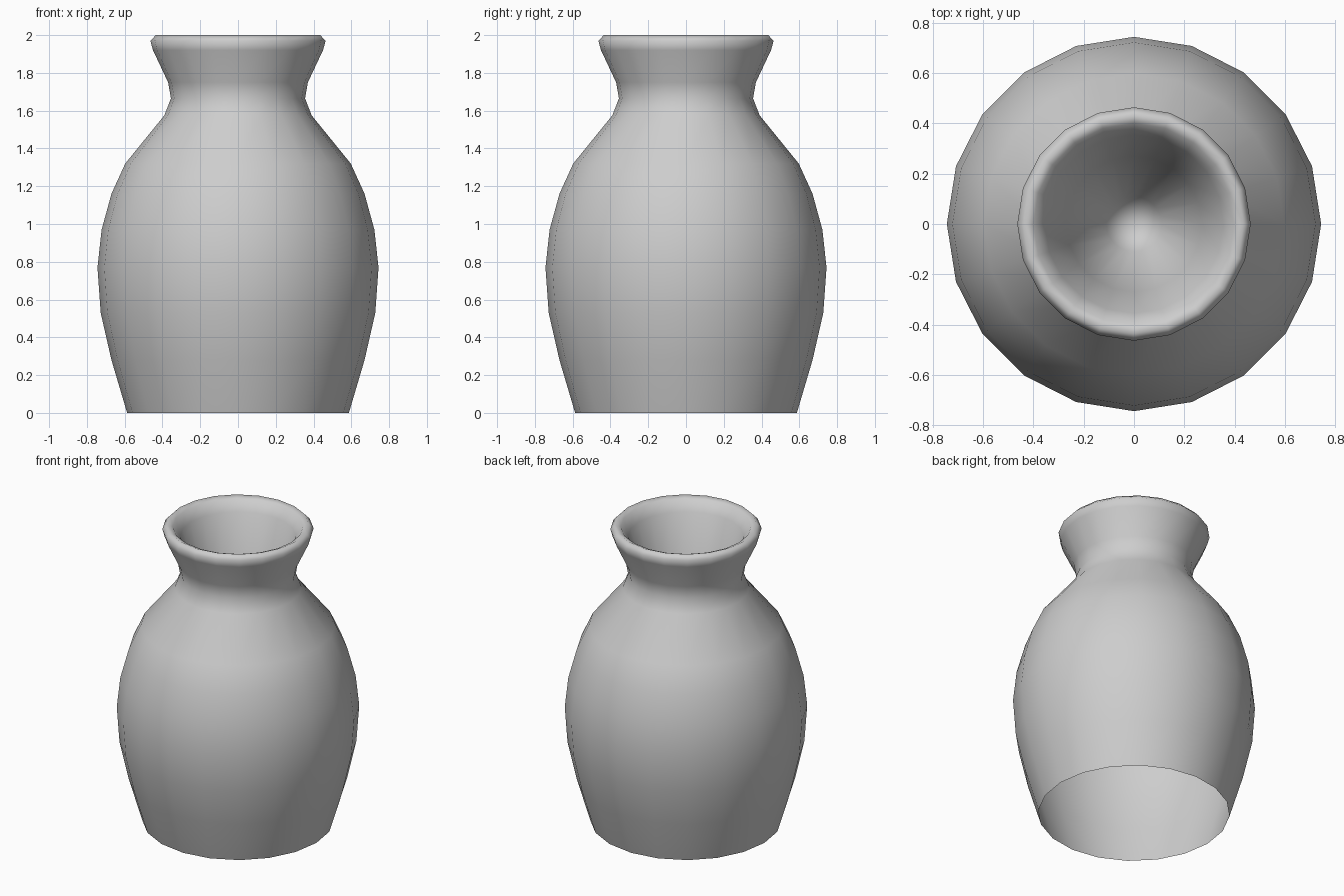
import bpy
import bmesh
from math import cos, sin, tau, radians

cube = bpy.data.objects.get("Cube")
if cube:
    bpy.data.objects.remove(cube, do_unlink=True)

SIDES = 20

# Profile (radius, height): outside from foot to rim, then down the inside
outer = [(0.587, 0), (0.67, 0.28), (0.727, 0.53), (0.744, 0.77),
         (0.722, 0.97), (0.67, 1.16), (0.597, 1.32), (0.39, 1.575),
         (0.355, 1.665), (0.37, 1.75), (0.45, 1.92), (0.464, 1.97), (0.435, 2.0)]
inner = [(0.4, 1.985), (0.355, 1.92), (0.27, 1.62), (0.11, 1.15)]
well_bottom = 1.05

clay = bpy.data.materials.new("grey clay")
clay.use_nodes = True
color = (0.61, 0.61, 0.61, 1)
clay.diffuse_color = color
clay.node_tree.nodes["Principled BSDF"].inputs["Base Color"].default_value = color


def add_ring(bm, radius, z):
    return [bm.verts.new((radius * cos(tau * i / SIDES), radius * sin(tau * i / SIDES), z))
            for i in range(SIDES)]


# Turned body with a hollow neck, open at the foot
bm = bmesh.new()
rings = [add_ring(bm, r, z) for r, z in outer + inner]
for low, high in zip(rings, rings[1:]):
    for i in range(SIDES):
        j = (i + 1) % SIDES
        bm.faces.new((low[i], low[j], high[j], high[i]))

# Tapered bottom of the well
tip = bm.verts.new((0, 0, well_bottom))
last = rings[-1]
for i in range(SIDES):
    bm.faces.new((last[i], last[(i + 1) % SIDES], tip))

mesh = bpy.data.meshes.new("vase_body")
bm.to_mesh(mesh)
bm.free()
mesh.materials.append(clay)

# Smooth shading throughout
vase = bpy.data.objects.new("vase_body", mesh)
bpy.context.collection.objects.link(vase)
bpy.ops.object.select_all(action='DESELECT')
vase.select_set(True)
bpy.context.view_layer.objects.active = vase
bpy.ops.object.shade_smooth_by_angle(angle=radians(75))
